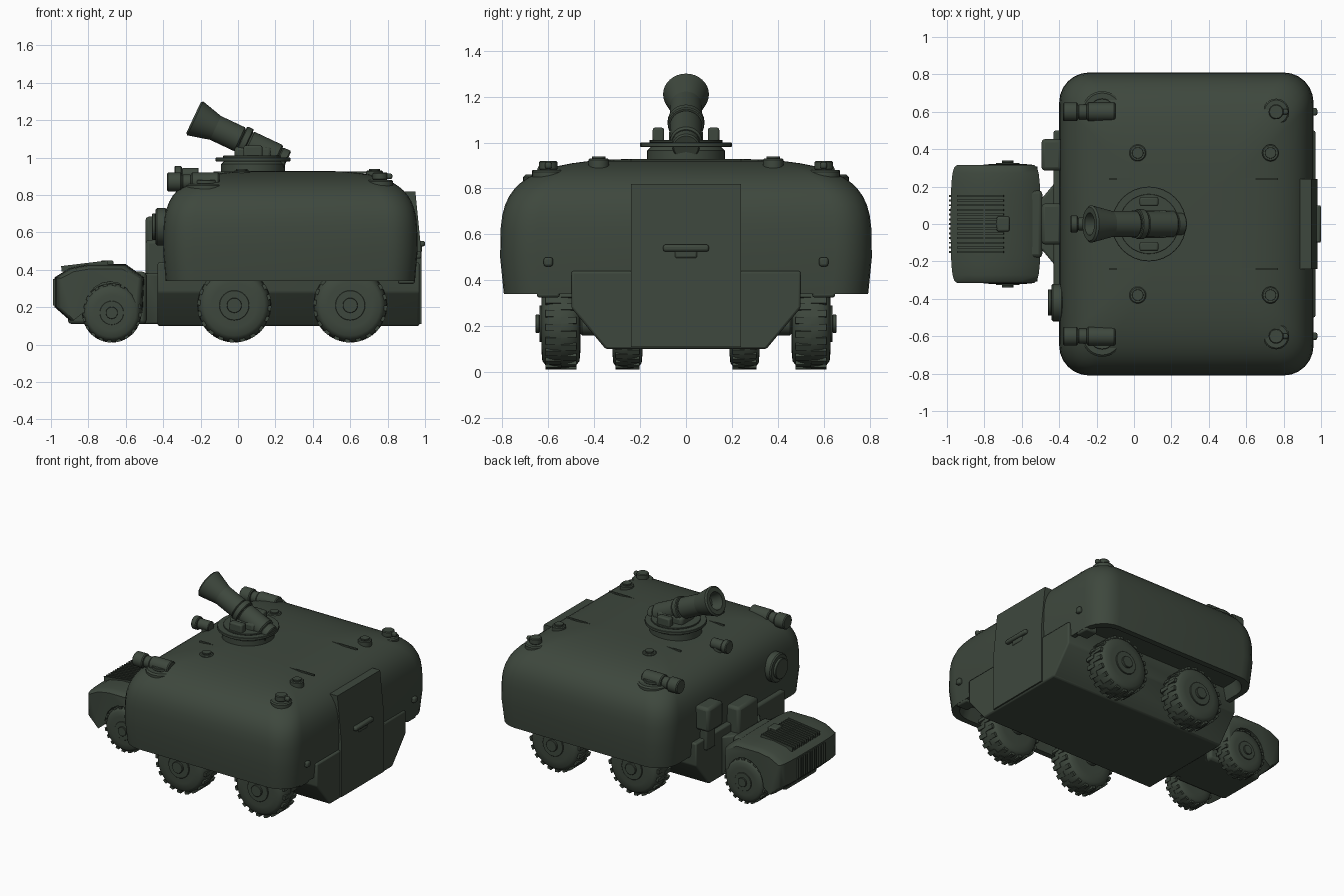
import bpy, bmesh
from math import sin, cos, pi, radians
from mathutils import Vector, Matrix

cube = bpy.data.objects.get("Cube")
if cube:
    bpy.data.objects.remove(cube, do_unlink=True)

green = bpy.data.materials.new("dark olive green")
green.use_nodes = True
green.diffuse_color = (0.048, 0.064, 0.047, 1)
shader = next(node for node in green.node_tree.nodes if node.type == "BSDF_PRINCIPLED")
shader.inputs["Base Color"].default_value = green.diffuse_color

UP, FORWARD = Vector((0, 0, 1)), Vector((-1, 0, 0))


def finish(name, bm, bevel):
    bmesh.ops.recalc_face_normals(bm, faces=bm.faces)
    mesh = bpy.data.meshes.new(name)
    bm.to_mesh(mesh)
    bm.free()
    mesh.materials.append(green)
    part = bpy.data.objects.new(name, mesh)
    bpy.context.collection.objects.link(part)
    if bevel:
        modifier = part.modifiers.new("bevel", "BEVEL")
        modifier.width = bevel
        modifier.segments = 2
        modifier.limit_method = "ANGLE"
    bpy.ops.object.select_all(action="DESELECT")
    part.select_set(True)
    bpy.context.view_layer.objects.active = part
    bpy.ops.object.shade_smooth_by_angle(angle=radians(40))


def loft(name, rings, bevel=0):
    """Skin closed rings of equal point count and cap both ends."""
    bm = bmesh.new()
    loops = [[bm.verts.new(point) for point in ring] for ring in rings]
    for lower, upper in zip(loops, loops[1:]):
        for i in range(len(lower)):
            bm.faces.new((lower[i - 1], lower[i], upper[i], upper[i - 1]))
    bm.faces.new(loops[0])
    bm.faces.new(loops[-1])
    finish(name, bm, bevel)


def lathe(name, start, axis, profile):
    """Revolve (radius, distance) pairs around an axis."""
    turn = axis.to_track_quat("Z", "Y")
    spokes = [Vector((cos(pi * i / 16), sin(pi * i / 16), 0)) for i in range(32)]
    loft(name, [[Vector(start) + turn @ (spoke * radius + UP * distance) for spoke in spokes]
                for radius, distance in profile])


def stepped(name, start, axis, *stages):
    """Stack round stages, each given as (radius, length), with a slight taper at each step."""
    profile, reach = [], 0
    for radius, length in stages:
        lip = min(radius, length) / 8
        profile += [(radius - lip, reach), (radius, reach + lip),
                    (radius, reach + length - lip), (radius - lip, reach + length)]
        reach += length
    lathe(name, start, axis, profile)


def box(name, center, size, bevel=0.01, tilt=0):
    bm = bmesh.new()
    bmesh.ops.create_cube(bm, size=1)
    bm.transform(Matrix.Translation(center) @ Matrix.Rotation(tilt, 4, "Y")
                 @ Matrix.Diagonal((*size, 1)))
    finish(name, bm, bevel)


def mirrored(points):
    """Complete a half outline given as (half width, other) pairs."""
    return points + [(-width, other) for width, other in reversed(points)]


def plan_ring(z, scale):
    """Rounded rectangle in plan, shrunk about the hull centre."""
    ring = []
    for quarter in range(4):
        along = 1 if quarter in (0, 3) else -1
        across = 1 if quarter < 2 else -1
        for step in range(7):
            angle = pi / 2 * (quarter + step / 6)
            ring.append((0.28 + scale * (0.52 * along + 0.16 * cos(angle)),
                         scale * (0.65 * across + 0.16 * sin(angle)), z))
    return ring


# Domed upper hull with a recessed underside
hull_rings = [plan_ring(0.43, 0.9), plan_ring(0.34, 0.93), plan_ring(0.34, 0.98)]
for step in range(15):
    angle = step * pi / 2 / 15
    hull_rings.append(plan_ring(0.5 + 0.43 * sin(angle) ** 0.54, cos(angle) ** 0.54))
loft("upper_hull", hull_rings)

# Boat-shaped lower hull
belly = mirrored([(0.35, 0.1), (0.5, 0.28), (0.5, 0.44)])
loft("lower_hull", [[(x, y, z) for y, z in belly] for x in (-0.43, 0.97)], bevel=0.01)

# Rear ramp and handle
ramp = mirrored([(0.24, 0.11), (0.24, 0.5), (0.24, 0.82)])
loft("rear_ramp", [[(x - max(0, z - 0.5) / 10, y, z) for y, z in ramp] for x in (0.9, 0.98)])
box("ramp_handle", (0.98, 0, 0.54), (0.04, 0.2, 0.03))
box("ramp_handle_plate", (0.97, 0, 0.52), (0.03, 0.1, 0.05))

# Neck joining the front section
neck = mirrored([(0.13, -0.54), (0.14, -0.49), (0.26, -0.39)])
loft("neck", [[(x, y, z) for y, x in neck] for z in (0.11, 0.38)], bevel=0.01)
box("neck_upper", (-0.44, 0, 0.44), (0.11, 0.22, 0.24), 0.02)

# Front section: arched fender shell over a narrow chassis
front_axle = Vector((-0.675, 0, 0.17))
outline = [front_axle + Vector((cos(pi * i / 10), 0, sin(pi * i / 10))) / 6 for i in range(11)]
outline += [Vector((x, 0, z)) for x, z in ((-0.9, 0.13), (-0.98, 0.2), (-0.98, 0.36),
                                           (-0.9, 0.41), (-0.8, 0.43), (-0.6, 0.43), (-0.5, 0.36))]
shell_middle = Vector((-0.74, 0, 0.34))
shell_rings = []
for step in range(-6, 7):
    inset = 0.14 * abs(step / 6) ** 3
    ring = []
    for point in outline:
        offset = point - shell_middle
        drop = 2 * inset if offset.z > 0 else 0
        ring.append(shell_middle + Vector((offset.x * (1 - inset), 0.315 * sin(step * pi / 12),
                                           offset.z * (1 - drop))))
    shell_rings.append(ring)
loft("front_shell", shell_rings)
box("front_chassis", (-0.7, 0, 0.25), (0.42, 0.36, 0.28), 0.02)
box("engine_hatch", (-0.7, 0, 0.43), (0.07, 0.08, 0.04))
for bar in range(-6, 7):
    y = bar / 40
    box("engine_louver", (-0.82, y, 0.42), (0.25, 0.01, 0.03), bevel=0, tilt=-0.12)
    box("grille_bar", (-0.98, y, 0.28), (0.02, 0.01, 0.14), bevel=0)


def wheel(x, radius, inner, width, side):
    """Rounded tyre with staggered lugs and a stepped hub."""
    axis = Vector((0, side, 0))
    center = Vector((x, side * inner, radius + 0.01))
    arc = [pi * i / 10 for i in range(11)]
    lathe("tyre", center, axis, [(radius * (0.6 + 0.38 * sin(a) ** 0.5), width * (1 - cos(a)) / 2)
                                 for a in arc])
    stepped("wheel_hub", center, axis, (radius * 0.6, width * 0.95),
            (radius * 0.4, width * 0.1), (radius * 0.2, width * 0.1))
    stepped("axle", center - axis * inner, axis, (radius / 4, inner))
    for lug in range(20):
        for row in (-1, 1):
            angle = lug * pi / 10 + row * pi / 40
            spoke = Vector((sin(angle), 0, cos(angle)))
            box("tread_lug", center + spoke * radius * 0.95 + axis * width * (0.5 + row / 5),
                (radius / 7, width * 0.4, radius / 12), bevel=0, tilt=angle)


for side in (-1, 1):
    wheel(front_axle.x, 0.16, 0.19, 0.13, side)
    for x in (-0.02, 0.6):
        wheel(x, 0.2, 0.46, 0.17, side)

    # Roof lamp pods, corner hatches, vents and seams
    corner = side * 0.6
    stepped("pod_base", (-0.17, corner, 0.78), UP, (0.11, 0.08), (0.07, 0.02))
    stepped("lamp_pod", (-0.1, corner, 0.87), FORWARD,
            (0.05, 0.15), (0.04, 0.05), (0.05, 0.08))
    stepped("corner_hatch", (0.76, corner, 0.82), UP, (0.07, 0.06), (0.04, 0.04))
    box("hatch_latch", (0.79, corner, 0.9), (0.07, 0.03, 0.03))
    for x in (0.02, 0.73):
        stepped("roof_vent", (x, side * 0.38, 0.88), UP, (0.045, 0.05), (0.03, 0.01))
    box("roof_seam", (0.32, side * 0.24, 0.92), (0.9, 0.01, 0.01), bevel=0)

    # Rear corner fittings
    box("rear_fitting", (0.96, corner, 0.48), (0.04, 0.04, 0.04))
    box("rear_bracket", (0.9, corner, 0.36), (0.09, 0.1, 0.07))

    # Cannon trunnions
    box("gun_trunnion", (0.08, side * 0.12, 1.02), (0.1, 0.05, 0.09))

# Front face: boxed sight on one side, round port on the other
box("sight_housing", (-0.44, 0.37, 0.6), (0.11, 0.17, 0.17), 0.02)
box("sight_bracket", (-0.42, 0.36, 0.46), (0.06, 0.1, 0.2))
stepped("round_port", (-0.38, -0.42, 0.63), FORWARD, (0.1, 0.06), (0.07, 0.02))
stepped("front_lamp", (-0.21, 0, 0.91), FORWARD, (0.035, 0.09), (0.045, 0.04))
stepped("front_lamp_post", (-0.25, 0, 0.82), UP, (0.03, 0.1))

# Turret ring and raised cannon with a hollow flared muzzle
stepped("turret_ring", (0.08, 0, 0.86), UP, (0.17, 0.12), (0.2, 0.02), (0.16, 0.01))
box("gun_cradle", (0.08, 0, 1.02), (0.2, 0.15, 0.08), 0.02)
aim = FORWARD + UP * 0.47
breech = Vector((0.26, 0, 0.98))
stepped("cannon_barrel", breech, aim, (0.06, 0.05), (0.07, 0.18), (0.08, 0.04), (0.07, 0.16))
lathe("cannon_muzzle", breech + aim.normalized() * 0.42, aim,
      [(0.07, 0), (0.09, 0.08), (0.1, 0.12), (0.09, 0.13), (0.06, 0.13), (0.05, 0.05)])
